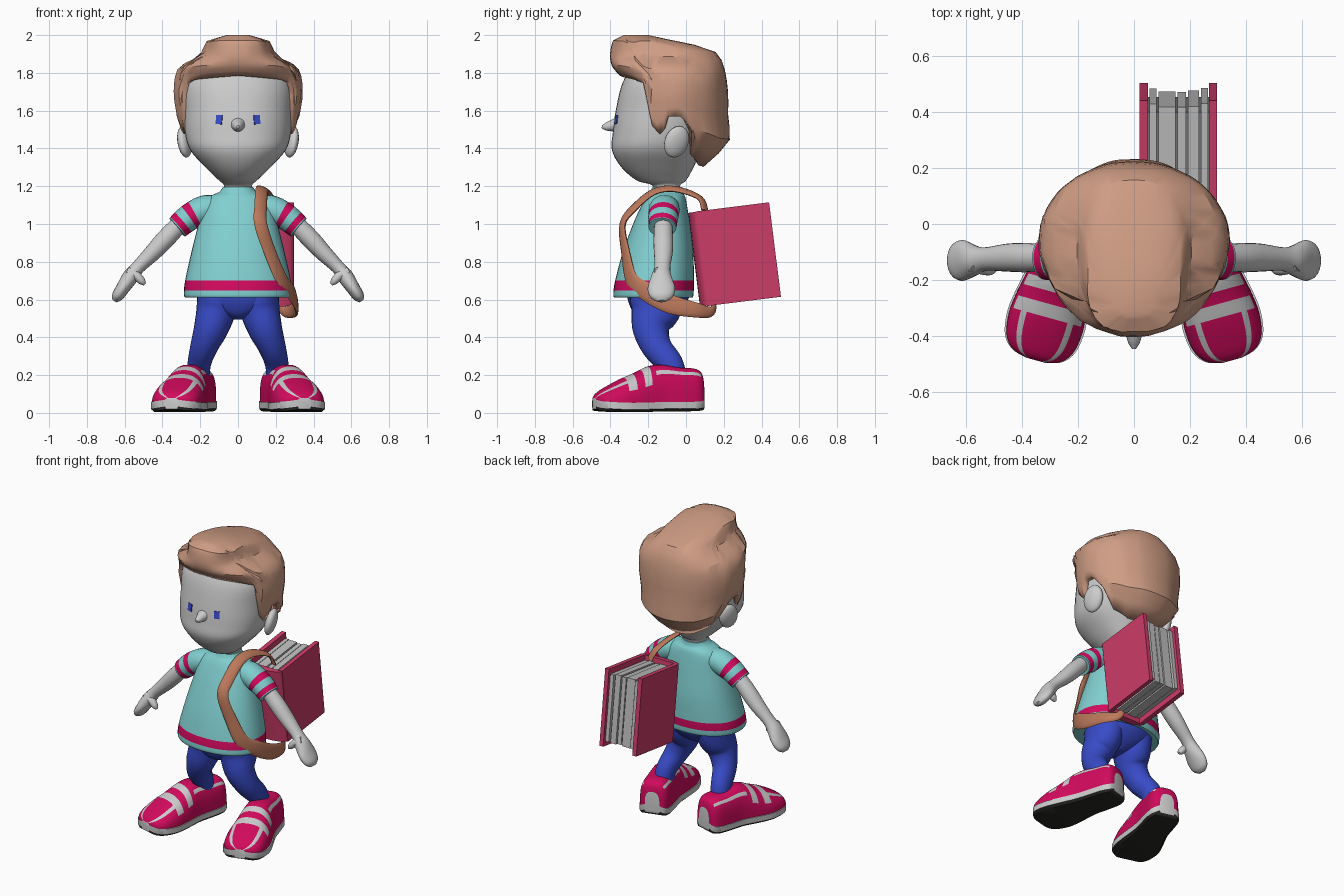
import bpy, bmesh, math, random
from mathutils import Vector, Matrix

random.seed(4)
if "Cube" in bpy.data.objects:
    bpy.data.objects.remove(bpy.data.objects["Cube"])


def material(name, *rgb):
    m = bpy.data.materials.new(name)
    m.use_nodes = True
    m.diffuse_color = (*rgb, 1)
    m.node_tree.nodes["Principled BSDF"].inputs["Base Color"].default_value = (*rgb, 1)
    return m


GREY = material("pale grey", 0.60, 0.60, 0.60)
HAIR = material("hair brown", 0.62, 0.335, 0.23)
TEAL = material("shirt teal", 0.22, 0.62, 0.63)
PINK = material("magenta", 0.64, 0.003, 0.11)
BLUE = material("trouser blue", 0.04, 0.07, 0.58)
STRAP = material("strap tan", 0.50, 0.19, 0.105)
COVER = material("book raspberry", 0.60, 0.045, 0.14)
PAGE = material("page grey", 0.52, 0.52, 0.52)
GAP = material("page shadow", 0.18, 0.18, 0.18)
SOLE = material("sole black", 0.02, 0.02, 0.018)


def finish(name, bm, mats, rule=None, angle=40):
    """Turn a bmesh into a shaded object, colouring faces by rule(face)."""
    me = bpy.data.meshes.new(name)
    bm.faces.index_update()
    if rule:
        for f in bm.faces:
            f.material_index = rule(f)
    bm.to_mesh(me)
    bm.free()
    ob = bpy.data.objects.new(name, me)
    bpy.context.collection.objects.link(ob)
    for m in mats:
        me.materials.append(m)
    bpy.ops.object.select_all(action="DESELECT")
    ob.select_set(True)
    bpy.context.view_layer.objects.active = ob
    bpy.ops.object.shade_smooth_by_angle(angle=math.radians(angle))
    return ob


def skin(rings, open_start=False):
    """Join rings of points with quads and cap the ends."""
    bm = bmesh.new()
    vs = [[bm.verts.new(p) for p in r] for r in rings]
    n = len(rings[0])
    for a, b in zip(vs, vs[1:]):
        for j in range(n):
            k = (j + 1) % n
            bm.faces.new((a[j], a[k], b[k], b[j]))
    bm.faces.new(vs[-1])
    if not open_start:
        bm.faces.new(vs[0][::-1])
        bmesh.ops.recalc_face_normals(bm, faces=bm.faces)
    return bm


def smooth(nodes, steps):
    """Catmull-Rom resampling of a list of tuples."""
    q = [nodes[0], *nodes, nodes[-1]]
    out = []
    for i in range(len(nodes) - 1):
        for s in range(steps):
            t = s / steps
            out.append([b + t / 2 * (c - a + t * (2*a - 5*b + 4*c - d + t * (3*(b - c) + d - a)))
                        for a, b, c, d in zip(*q[i:i + 4])])
    return out + [list(nodes[-1])]


def power(v, e):
    return math.copysign(abs(v) ** e, v)


def oval(z, w, front, back, phi, p=2.2):
    return Vector((w * power(math.sin(phi), 2 / p),
                   (front + back) / 2 - (back - front) / 2 * power(math.cos(phi), 2 / p), z))


def stack(name, nodes, mats, rule=None, steps=5, n=40):
    """Upright form from (z, half width, front y, back y) levels."""
    rings = [[oval(*r, math.tau * j / n) for j in range(n)] for r in smooth(nodes, steps)]
    return finish(name, skin(rings), mats, rule)


def tube(name, nodes, mats, ref, rule=None, steps=5, n=20):
    """Swept form from (x, y, z, radius, radius along ref) nodes."""
    path = smooth(nodes, steps)
    pts = [Vector(r[:3]) for r in path]
    rings = []
    for i, r in enumerate(path):
        t = (pts[min(i + 1, len(pts) - 1)] - pts[max(i - 1, 0)]).normalized()
        a = t.cross(ref(pts[i])).normalized()
        b = a.cross(t)
        rings.append([pts[i] + a * r[3] * math.cos(u) + b * r[4] * math.sin(u)
                      for u in (math.tau * j / n for j in range(n))])
    return finish(name, skin(rings), mats, rule)


def along_y(p):
    return Vector((0, 1, 0))


def table(rows, key):
    for a, b in zip(rows, rows[1:]):
        if key <= b[0]:
            t = max(0, (key - a[0]) / (b[0] - a[0]))
            return [u + (v - u) * t for u, v in zip(a[1:], b[1:])]
    return rows[-1][1:]


# Head and neck
head = stack("head", [(1.15, .07, -.17, -.03), (1.205, .075, -.18, -.03), (1.23, .1, -.26, 0),
                      (1.3, .172, -.342, .04), (1.39, .252, -.392, .08), (1.48, .28, -.388, .12),
                      (1.6, .287, -.372, .15), (1.75, .285, -.335, .15), (1.87, .2, -.26, .1)], [GREY])
tube("nose", [(0, -.36, 1.525, .046, .042), (0, -.395, 1.52, .03, .03),
              (0, -.425, 1.515, .02, .02), (0, -.446, 1.515, .007, .007)], [GREY],
     lambda p: Vector((0, 0, 1)))

# Eyes and ears
bpy.context.view_layer.update()
for m, side in ((1, "left"), (-1, "right")):
    hit, pos, normal, _ = head.ray_cast(Vector((.1 * m, -1, 1.552)), Vector((0, 1, 0)))
    bm = bmesh.new()
    bmesh.ops.create_cube(bm, size=1)
    eye = finish(side + "_eye", bm, [BLUE])
    eye.scale = (.034, .048, .009)
    eye.location = pos
    eye.rotation_euler = normal.to_track_quat("Z", "Y").to_euler()
    bm = bmesh.new()
    bmesh.ops.create_uvsphere(bm, u_segments=20, v_segments=12, radius=1)
    ear = finish(side + "_ear", bm, [GREY])
    ear.scale = (.034, .066, .086)
    ear.location = (.283 * m, -.05, 1.435)
    ear.rotation_euler = (-.3, .2 * m, .3 * m)

# Hair: a shell whose lower edge follows the hairline around the head
OUTLINE = [(1.3, .14, -.22, .09), (1.38, .225, -.3, .18), (1.45, .285, -.33, .235), (1.48, .305, -.34, .25),
           (1.53, .318, -.35, .222), (1.68, .342, -.355, .225), (1.77, .338, -.335, .215),
           (1.82, .32, -.385, .205), (1.845, .3, -.398, .2), (1.885, .205, -.405, .18),
           (1.93, .185, -.4, .14), (1.97, .165, -.39, -.06), (2.0, .06, -.33, -.2)]
HAIRLINE = [(0, 1.785), (40, 1.765), (56, 1.745), (60, 1.68), (66, 1.52), (72, 1.475), (78, 1.5),
            (84, 1.57), (100, 1.57), (108, 1.47), (114, 1.36), (140, 1.31), (180, 1.3)]
COLS, ROWS = 60, 14
rings = [[] for _ in range(ROWS)]
for j in range(COLS):
    phi = math.tau * j / COLS
    deg = math.degrees(min(phi, math.tau - phi))
    hem = table(HAIRLINE, deg)[0]
    lock = 1 + random.uniform(-.006, .006)
    for i in range(ROWS):
        z = hem + (2 - hem) * (1 - (1 - i / (ROWS - 1)) ** 1.4)
        w, front, back = table(OUTLINE, z)
        square = 2.05 + 2.2 * max(0, z - 1.75)
        rings[i].append(oval(z, w * lock, front * lock, back * lock, phi, square))
hair = finish("hair", skin(rings, open_start=True), [HAIR], angle=30)
shell = hair.modifiers.new("thickness", "SOLIDIFY")
shell.thickness = .05
shell.offset = -1

# Shirt body with hem stripe
stack("shirt", [(.61, .28, -.38, .035), (.63, .287, -.385, .04), (.7, .28, -.375, .042),
                (.85, .247, -.335, .038), (1.0, .21, -.28, .02), (1.1, .185, -.235, .005),
                (1.145, .15, -.21, -.005), (1.17, .1, -.19, -.02), (1.195, .08, -.178, -.025)],
      [TEAL, PINK], lambda f: int(.65 < f.calc_center_median().z < .695), steps=8)

# Trousers top, arching between the legs
stack("trouser_hips", [(.495, .03, -.23, -.1), (.515, .08, -.265, -.06), (.55, .16, -.29, -.02),
                       (.61, .215, -.31, .015), (.7, .22, -.31, .02)], [BLUE])


def sleeve_rule(f):
    ring = f.index // 20
    return int(20 <= ring <= 22 or 14 <= ring <= 16)


def shoe_rule(f):
    """Shoe colour from the ring and the place round it; 37 faces make a ring."""
    ring, j = divmod(f.index, 37)
    if ring > 49:
        return 1
    j = min(j, 35 - j) if j < 36 else 0
    if j == 0:
        return 2
    if j < 3:
        return 1
    straps = (ring in (25, 26, 27) or ring in (31, 32, 33)) and j > 6
    collar = 6 < ring < 23 and j in (10, 11)
    toe_trim = ring > 33 and j in (11, 12)
    return int(straps or collar or toe_trim)


for m, side in ((1, "left"), (-1, "right")):
    # Sleeve with two stripes
    tube(side + "_sleeve", [(.09 * m, -.11, 1.09, .06, .075), (.17 * m, -.115, 1.076, .077, .082),
                            (.25 * m, -.12, 1.04, .072, .08), (.322 * m, -.125, .982, .064, .074)],
         [TEAL, PINK], along_y, sleeve_rule, steps=8)
    # Arm, hand and thumb
    tube(side + "_arm", [(.28 * m, -.12, 1.03, .045, .045), (.38 * m, -.12, .925, .05, .052),
                         (.45 * m, -.12, .85, .045, .05), (.53 * m, -.125, .77, .036, .042),
                         (.57 * m, -.13, .72, .042, .055), (.61 * m, -.13, .66, .036, .073),
                         (.64 * m, -.13, .615, .03, .06), (.655 * m, -.13, .592, .012, .025)],
         [GREY], along_y)
    tube(side + "_thumb", [(.58 * m, -.14, .745, .03, .03), (.54 * m, -.155, .728, .024, .026),
                           (.51 * m, -.16, .698, .02, .022), (.493 * m, -.16, .68, .008, .008)],
         [GREY], along_y)
    # Trouser leg
    tube(side + "_leg", [(.105 * m, -.15, .66, .11, .15), (.115 * m, -.16, .55, .105, .135),
                         (.142 * m, -.185, .45, .092, .1), (.18 * m, -.155, .35, .073, .08),
                         (.205 * m, -.085, .26, .062, .07), (.21 * m, -.06, .17, .06, .065)],
         [BLUE], along_y, n=28)

    # Shoe: sections of (length, half width, top, bottom, roundness) from heel to toe
    rings = []
    for s, w, top, low, e in smooth([(0, .05, .17, .03, .7), (.012, .08, .215, .016, .65),
                                     (.05, .1, .235, .01, .6), (.13, .105, .24, .008, .6),
                                     (.23, .108, .255, .008, .7), (.3, .12, .245, .006, .8),
                                     (.37, .134, .212, .004, .85), (.45, .143, .178, .004, .85),
                                     (.53, .13, .135, .008, .85), (.575, .092, .105, .012, .85),
                                     (.592, .035, .08, .02, .85)], 5):
        lip = low + .05
        half = [(.88 * w, low), (w, low + .014), (w, lip)]
        arch = [(.95 * w * power(math.cos(a), e), lip + (top - lip) * abs(math.sin(a)) ** e)
                for a in (math.pi * k / 30 for k in range(31))]
        rings.append([(x, -s, z) for x, z in half + arch + [(-x, z) for x, z in reversed(half)]])
    shoe = finish(side + "_shoe", skin(rings), [PINK, GREY, SOLE], shoe_rule)
    shoe.location = (.194 * m, .085, 0)
    shoe.rotation_euler = (0, 0, .27 * m)


# Shoulder strap lying flat around the body
def outward(p):
    return p - Vector((.05, -.13, min(p.z, 1.0)))


tube("strap", [(.2, .1, 1.07, .03, .01), (.17, .07, 1.14, .03, .01), (.135, -.06, 1.185, .034, .012),
               (.125, -.17, 1.17, .035, .012), (.12, -.27, 1.09, .036, .014), (.12, -.335, 1.0, .036, .014),
               (.17, -.32, .85, .037, .014), (.235, -.285, .7, .044, .012), (.285, -.2, .635, .05, .012),
               (.308, -.08, .575, .05, .012), (.295, .05, .545, .04, .012), (.25, .13, .535, .028, .012),
               (.22, .15, .57, .02, .01)], [STRAP], outward, n=12)

# Book, tilted as one piece, with a rounded spine
TILT = Matrix.Translation((0, .257, .838)) @ Matrix.Rotation(.125, 4, "X")


def book_part(name, x0, x1, y0, y1, half_height, mat):
    bm = bmesh.new()
    bmesh.ops.create_cube(bm, size=1)
    ob = finish(name, bm, [mat], angle=20)
    ob.matrix_world = TILT @ Matrix.Translation(((x0 + x1) / 2, (y0 + y1) / 2, 0)) \
        @ Matrix.Diagonal((x1 - x0, y1 - y0, half_height * 2, 1))


book_part("right_cover", .02, .05, -.178, .216, .252, COVER)
book_part("left_cover", .268, .296, -.178, .216, .252, COVER)
curve = [(.158 + .136 * math.cos(math.pi * k / 12), -.175 - .041 * math.sin(math.pi * k / 12))
         for k in range(13)]
spine = finish("spine", skin([[(x, y, z) for x, y in curve] for z in (-.25, .25)]), [COVER])
spine.matrix_world = TILT
book_part("page_core", .05, .268, -.17, .17, .212, GAP)
for i, (x0, x1, y1) in enumerate([(.055, .08, .2), (.087, .148, .19), (.155, .185, .188),
                                  (.192, .232, .192), (.239, .264, .202)]):
    book_part("pages_%d" % (i + 1), x0, x1, -.17, y1, .218 + .005 * (i % 2), PAGE)
